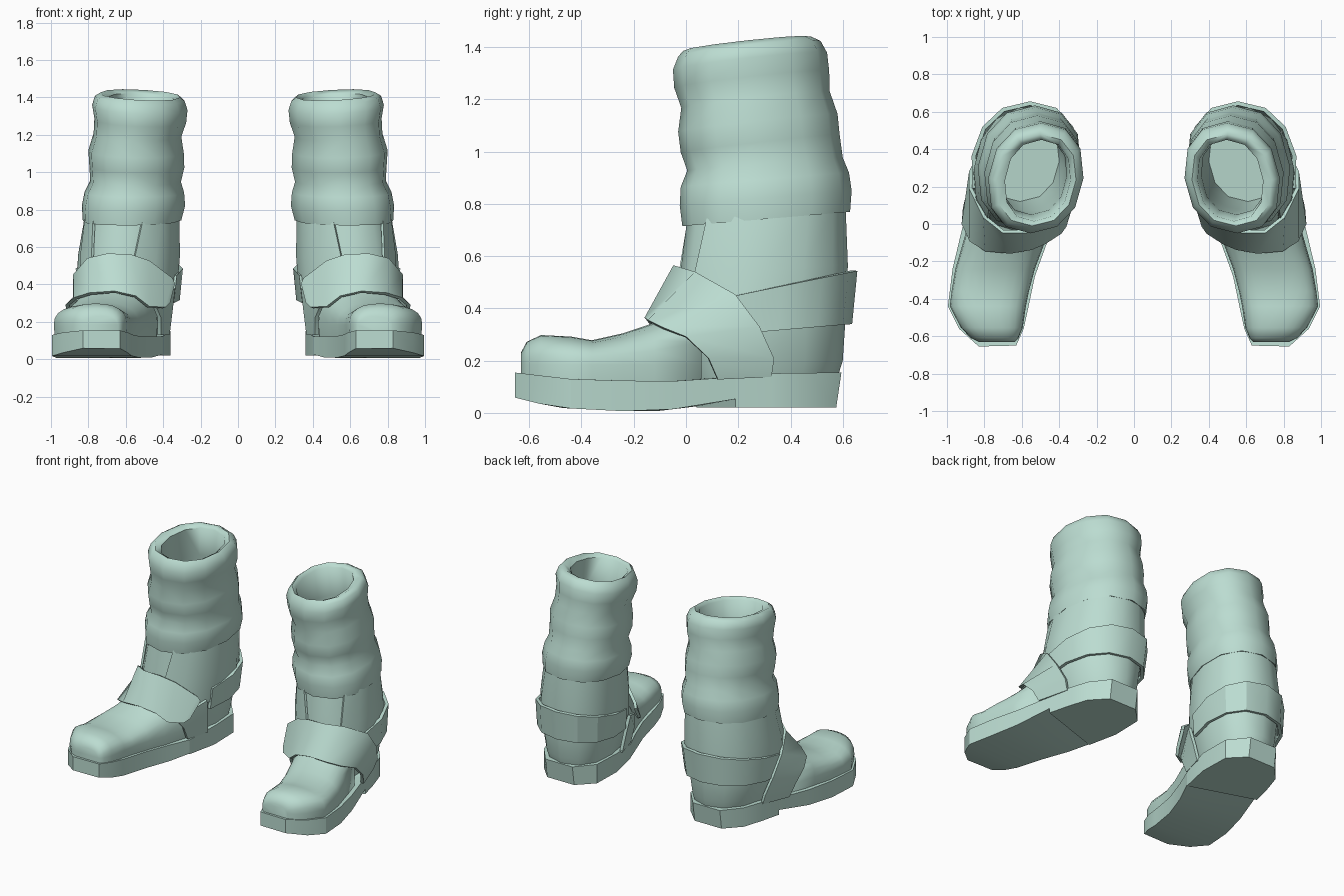
import bpy, bmesh, math

if "Cube" in bpy.data.objects:
    bpy.data.objects.remove(bpy.data.objects["Cube"])

mat = bpy.data.materials.new("pale_teal")
mat.diffuse_color = (0.50, 0.72, 0.64, 1)
mat.use_nodes = True
mat.node_tree.nodes["Principled BSDF"].inputs["Base Color"].default_value = mat.diffuse_color


def loft(name, rings, closed=True, cap0=False, cap1=False, thick=0.0, angle=40):
    """Skin a list of rings, mirror it to the other boot and shade it."""
    bm = bmesh.new()
    vs = [[bm.verts.new(p) for p in r] for r in rings]
    n = len(rings[0])
    for a, b in zip(vs, vs[1:]):
        for i in range(n if closed else n - 1):
            j = (i + 1) % n
            bm.faces.new((a[i], a[j], b[j], b[i]))
    if cap0:
        bm.faces.new(vs[0])
    if cap1:
        bm.faces.new(vs[-1])
    bmesh.ops.recalc_face_normals(bm, faces=bm.faces)
    me = bpy.data.meshes.new(name)
    bm.to_mesh(me)
    bm.free()
    me.materials.append(mat)
    ob = bpy.data.objects.new(name, me)
    bpy.context.collection.objects.link(ob)
    bpy.ops.object.select_all(action='DESELECT')
    bpy.context.view_layer.objects.active = ob
    ob.select_set(True)
    if thick:
        m = ob.modifiers.new("thickness", 'SOLIDIFY')
        m.thickness, m.offset = thick, 0
        bpy.ops.object.modifier_apply(modifier=m.name)
    m = ob.modifiers.new("pair", 'MIRROR')
    m.use_mirror_merge = False
    bpy.ops.object.modifier_apply(modifier=m.name)
    bpy.ops.object.shade_smooth_by_angle(angle=math.radians(angle))
    return ob


def soft(v, e):
    return math.copysign(abs(v) ** e, v)


def ring(z, x0, x1, y0, y1, ty=0.0, tx=0.0, n=12, a0=0, a1=360, grow=0.0):
    """Leg cross-section, skewed toward the toe; a partial arc if a1-a0 < 360."""
    cx, cy = (x0 + x1) / 2, (y0 + y1) / 2
    a, b = (x1 - x0) / 2 + grow, (y1 - y0) / 2 + grow
    full = a1 - a0 >= 360
    pts = []
    for i in range(n):
        t = math.radians(a0 + (a1 - a0) * i / (n if full else n - 1))
        y = cy + b * soft(math.sin(t), .9)
        x = cx + a * soft(math.cos(t), .9) + 0.09 * (cy - y)
        pts.append((x, y, z + ty * (y - 0.28) + tx * (x - 0.52)))
    return pts


def interp(table, y):
    for (ya, za), (yb, zb) in zip(table, table[1:]):
        if y <= yb:
            return za + (zb - za) * max(0, y - ya) / (yb - ya)
    return table[-1][1]


# Sole and heel: inner/outer outline pairs from toe to heel
outline = [((.63, -.65), (.83, -.655)), ((.59, -.56), (.935, -.56)),
           ((.57, -.47), (.995, -.44)), ((.53, -.28), (.97, -.24)),
           ((.465, -.1), (.925, -.05)), ((.405, .04), (.86, .19)),
           ((.36, .25), (.825, .33)), ((.365, .47), (.78, .47)),
           ((.47, .595), (.68, .595))]
top_z = [(-.66, .155), (-.4, .125), (.12, .12), (.24, .15), (.6, .155)]
bottom_z = [(-.66, .06), (-.5, .02), (-.15, .002), (.04, .025), (.2, .055)]


def sole_ring(pair, heel):
    (xa, ya), (xb, yb) = pair
    za, zb = (.02, .02) if heel else (interp(bottom_z, ya), interp(bottom_z, yb))
    ya2, yb2 = (ya - .02, yb - .02) if heel and ya > .5 else (ya, yb)
    return [(xa, ya, interp(top_z, ya)), (xb, yb, interp(top_z, yb)),
            (xb, yb2, zb), (xa, ya2, za)]


loft("sole", [sole_ring(p, False) for p in outline[:6]], cap0=True, cap1=True, angle=30)
loft("heel", [sole_ring(p, True) for p in outline[5:]], cap0=True, cap1=True, angle=30)

# Foot: arched sections from toe to instep (y, inner x, outer x, top z)
sections = []
for y, xa, xb, zt in [(-.632, .64, .825, .23), (-.61, .618, .872, .272),
                      (-.555, .595, .925, .298), (-.44, .578, .985, .292),
                      (-.36, .562, .975, .278), (-.24, .53, .955, .305),
                      (-.12, .485, .92, .345), (.06, .43, .87, .44)]:
    c, w = (xa + xb) / 2, (xb - xa) / 2
    arch = [(c - w * .97, y, .11)]
    for i in range(13):
        t = math.pi * (1 - i / 12)
        u, v = math.cos(t), math.sin(t)
        arch.append((c + w * soft(u, .85), y, .185 + (zt - .185) * abs(v) ** .8))
    arch.append((c + w * .97, y, .11))
    sections.append(arch)
loft("foot", sections, cap0=True, cap1=True, angle=75)

# Ankle and lower leg
ankle = [(.12, .385, .79, .0, .575), (.2, .365, .82, -.02, .60),
         (.35, .335, .85, -.045, .61), (.55, .32, .845, -.022, .615, .05),
         (.76, .325, .812, .004, .605, .085)]
loft("lower_leg", [ring(*r) for r in ankle])

# Side and back panel, leaving the tongue open at the front
loft("quarter_panel", [ring(*r, n=13, a0=s, a1=302 - 2 * s - 94 + s, grow=.004)
                       for r, s in zip(ankle[2:], (-56, -52, -45))],
     closed=False, thick=.014)

# Slouched cuff with rolled rim and inner lining
cuff = [(.76, .34, .80, .03, .59), (.74, .303, .83, -.014, .628),
        (.82, .283, .835, -.024, .634), (.89, .288, .82, -.02, .624),
        (.95, .305, .79, .005, .60), (1.03, .287, .795, -.02, .588),
        (1.11, .290, .80, -.03, .58), (1.20, .303, .772, -.018, .55),
        (1.28, .277, .768, -.045, .548), (1.35, .27, .78, -.05, .54),
        (1.398, .285, .765, -.03, .515), (1.418, .31, .735, -.01, .48),
        (1.40, .34, .69, .015, .45), (1.2, .36, .70, .05, .46),
        (.75, .37, .77, .07, .55), (.45, .40, .78, .12, .55)]
loft("cuff", [ring(*r, .085 + .03 * (r[0] > 1), max(0, r[0] - .8) * .1) for r in cuff],
     cap1=True, angle=60)

# Strap round the back of the heel
loft("heel_strap", [ring(.31, .325, .858, .0, .625, .09, n=9, a0=-22, a1=202),
                    ring(.468, .308, .862, .0, .645, .21, n=9, a0=-22, a1=202)],
     closed=False, thick=.022, angle=30)

# Instep strap: upper and lower edge from the outer sole to the inner tab
upper = [(.82, .325, .14), (.845, .335, .21), (.872, .28, .33), (.872, .19, .45),
         (.80, .04, .535), (.70, -.04, .56), (.58, -.04, .558), (.48, -.01, .525),
         (.355, .06, .43), (.345, .07, .40)]
lower = [(.885, .12, .13), (.905, .085, .21), (.912, .0, .29), (.87, -.09, .325),
         (.79, -.14, .35), (.66, -.15, .36), (.55, -.13, .335), (.48, -.1, .28),
         (.395, -.045, .275), (.37, -.01, .30)]
loft("instep_strap", [upper, lower], closed=False, thick=.02, angle=35)

# Short strap below the tab on the inner side
loft("inner_strap", [[(.345, .14, .38), (.36, .17, .25), (.375, .19, .13)],
                     [(.45, -.06, .29), (.42, -.01, .22), (.42, .03, .13)]],
     closed=False, thick=.02)
